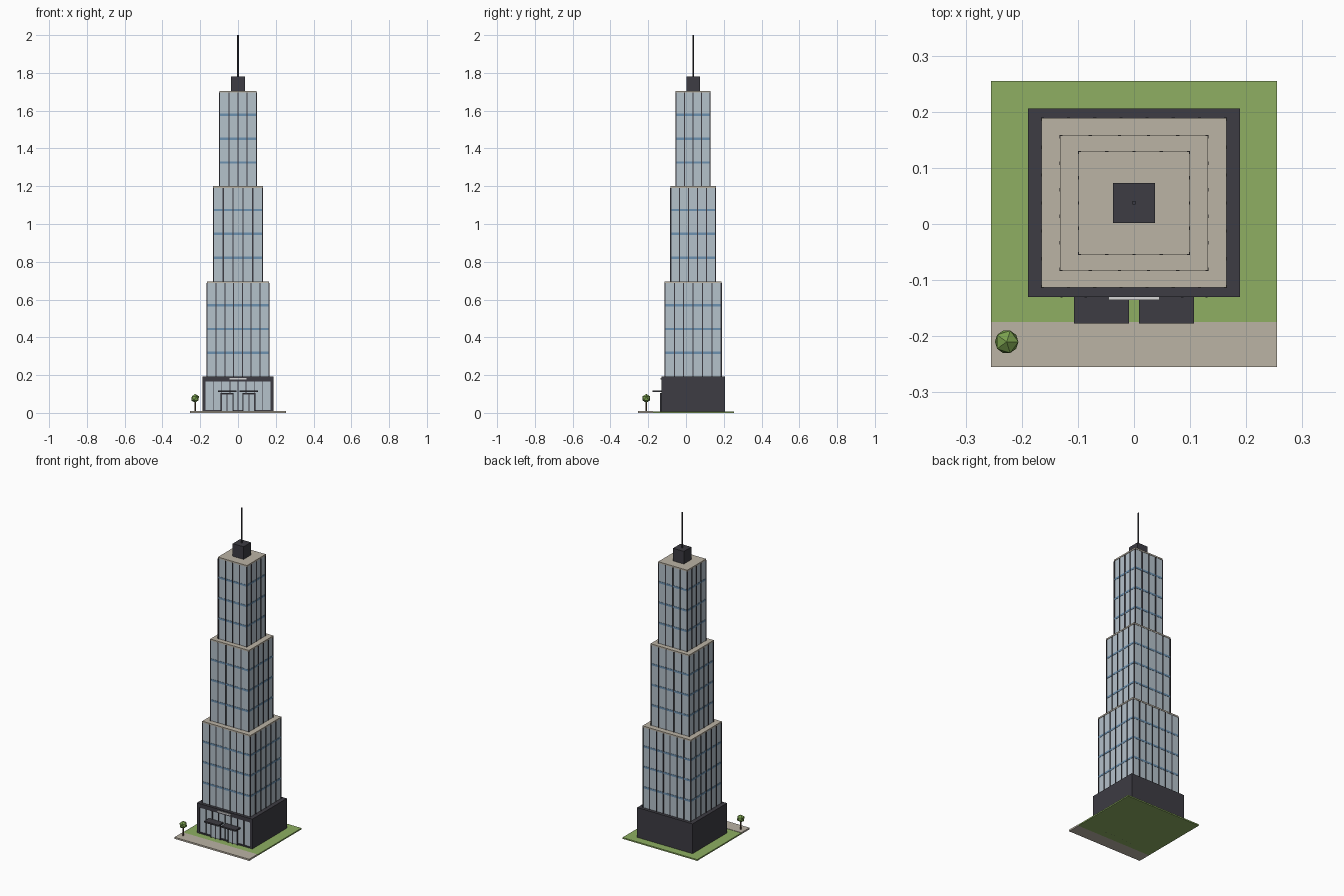
import bpy, bmesh
from mathutils import Matrix, Vector

if "Cube" in bpy.data.objects:
    bpy.data.objects.remove(bpy.data.objects["Cube"])


def material(name, rgb):
    m = bpy.data.materials.new(name)
    lin = [((c / 255 + 0.055) / 1.055) ** 2.4 for c in rgb]
    m.diffuse_color = (*lin, 1)
    m.use_nodes = True
    m.node_tree.nodes["Principled BSDF"].inputs["Base Color"].default_value = m.diffuse_color
    return m


GLASS = material("pale_glass", (181, 194, 203))
BAND = material("blue_band", (108, 145, 176))
DARK = material("dark_metal", (61, 60, 67))
STONE = material("beige_stone", (187, 179, 165))
GRASS = material("grass_green", (142, 175, 98))
LEAF = material("leaf_green", (122, 160, 78))
BARK = material("bark_brown", (92, 70, 52))
SIGN = material("sign_white", (215, 215, 215))


def finish(name, bm, mat):
    mesh = bpy.data.meshes.new(name)
    bm.to_mesh(mesh)
    bm.free()
    mesh.materials.append(mat)
    ob = bpy.data.objects.new(name, mesh)
    bpy.context.collection.objects.link(ob)
    return ob


def boxes(name, mat, *bounds):
    """One object made of boxes given as (x0, x1, y0, y1, z0, z1)."""
    bm = bmesh.new()
    for x0, x1, y0, y1, z0, z1 in bounds:
        centre = Vector((x0 + x1, y0 + y1, z0 + z1)) / 2
        size = Matrix.Diagonal((x1 - x0, y1 - y0, z1 - z0, 1))
        bmesh.ops.create_cube(bm, size=1, matrix=Matrix.Translation(centre) @ size)
    return finish(name, bm, mat)


def rod(name, mat, x, y, z0, z1, r, sides):
    bm = bmesh.new()
    bmesh.ops.create_cone(bm, cap_ends=True, segments=sides, radius1=r, radius2=r,
                          depth=z1 - z0, matrix=Matrix.Translation((x, y, (z0 + z1) / 2)))
    return finish(name, bm, mat)


# Site
boxes("lawn", GRASS, (-.255, .255, -.175, .255, 0, .008))
boxes("pavement", STONE, (-.255, .255, -.255, -.175, 0, .01))

# Podium with glazed front, set inside a dark frame
F = -.13
boxes("podium", DARK, (-.189, .189, F + .01, .206, .008, .192),
      (-.189, -.172, F, F + .01, .008, .192), (.172, .189, F, F + .01, .008, .192),
      (-.172, .172, F, F + .01, .167, .192), (-.172, .172, F, F + .01, .008, .016))
boxes("lobby_glass", GLASS, (-.172, .172, F + .004, F + .01, .016, .167))
boxes("lobby_mullions", DARK,
      *[(x - .002, x + .002, F - .001, F + .01, .016, .167)
        for x in [-.172 + .344 * i / 8 for i in range(1, 8)]])
boxes("sign_plate", SIGN, (-.045, .045, F - .005, F, .176, .184))

# Two entrances, each with a canopy and a double door
for side, s in (("left", -1), ("right", 1)):
    c = s * .058
    boxes(side + "_canopy", DARK, (c - .049, c + .049, -.177, F, .11, .119))
    boxes(side + "_door_frame", DARK, (c - .034, c + .034, F - .008, F, .098, .104),
          *[(c + d - .003, c + d + .003, F - .008, F, 0, .1) for d in (-.031, 0, .031)])
    boxes(side + "_door_glass", GLASS, (c - .03, c + .03, F - .004, F + .004, .01, .099))

# Three stepped tower tiers
CY, H, CAP = .0375, .504, .009
z = .192
for tier, hx, hy, nx, ny in (("lower", .163, .149, 7, 6),
                             ("middle", .130, .118, 5, 5),
                             ("upper", .097, .090, 4, 4)):
    top = z + H

    def ring(g, z0, z1):
        return (-hx - g, hx + g, CY - hy - g, CY + hy + g, z0, z1)

    boxes(tier + "_glass", GLASS, ring(0, z, top - CAP))
    boxes(tier + "_roof", STONE, ring(.002, top - CAP, top))
    boxes(tier + "_floor_bands", BAND,
          *[ring(.0015, z + H * k / 4 - .006, z + H * k / 4 + .006) for k in (1, 2, 3)])
    # Vertical fins on all four sides
    w, out = .0028, .003
    fins = []
    for i in range(nx + 1):
        x = -hx + 2 * hx * i / nx
        for s in (-1, 1):
            y = CY + s * hy
            fins.append((x - w, x + w, y - out, y + out, z, top - CAP))
    for i in range(1, ny):
        y = CY - hy + 2 * hy * i / ny
        for s in (-1, 1):
            x = s * hx
            fins.append((x - out, x + out, y - w, y + w, z, top - CAP))
    boxes(tier + "_fins", DARK, *fins)
    z = top

# Rooftop plant room and mast
boxes("plant_room", DARK, (-.037, .037, CY - .036, CY + .036, z, 1.782))
rod("mast", DARK, 0, CY, 1.782, 2.0, .004, 8)

# Street tree
TX, TY = -.227, -.21
rod("tree_trunk", BARK, TX, TY, .01, .065, .004, 6)
bm = bmesh.new()
bmesh.ops.create_icosphere(bm, subdivisions=1, radius=.0235,
                           matrix=Matrix.Translation((TX, TY, .077)))
finish("tree_crown", bm, LEAF)
